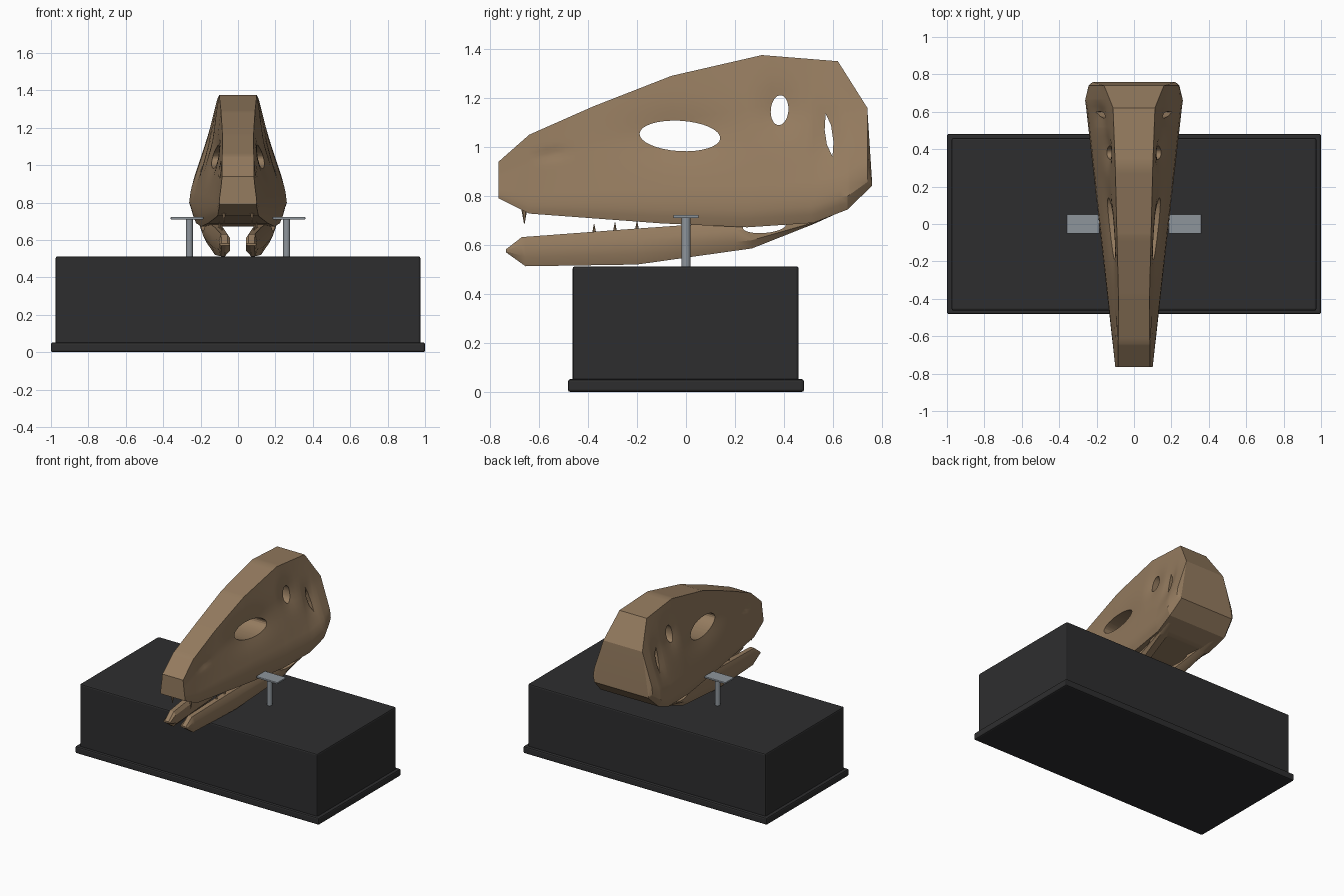
import bpy, bmesh, math
from mathutils import Matrix

cube = bpy.data.objects.get("Cube")
if cube:
    bpy.data.objects.remove(cube, do_unlink=True)


def material(name, rgb):
    m = bpy.data.materials.new(name)
    m.use_nodes = True
    m.diffuse_color = (*rgb, 1)
    m.node_tree.nodes["Principled BSDF"].inputs["Base Color"].default_value = (*rgb, 1)
    return m


BONE = material("brown bone", (0.30, 0.20, 0.115))
BLACK = material("black base", (0.027, 0.027, 0.028))
METAL = material("grey metal", (0.27, 0.30, 0.33))


def finish(name, bm, mat):
    bmesh.ops.recalc_face_normals(bm, faces=bm.faces)
    me = bpy.data.meshes.new(name)
    bm.to_mesh(me)
    bm.free()
    ob = bpy.data.objects.new(name, me)
    bpy.context.collection.objects.link(ob)
    me.materials.append(mat)
    return ob


def activate(ob):
    bpy.ops.object.select_all(action='DESELECT')
    ob.select_set(True)
    bpy.context.view_layer.objects.active = ob


def smooth(ob, angle):
    activate(ob)
    bpy.ops.object.shade_smooth_by_angle(angle=math.radians(angle))


def lerp(points, y):
    """Piecewise linear curve through (y, value) points."""
    if y <= points[0][0]:
        return points[0][1]
    for (a, p), (b, q) in zip(points, points[1:]):
        if y <= b:
            return p + (q - p) * (y - a) / (b - a)
    return points[-1][1]


def loft(name, rings, mat):
    """Skin a list of closed rings and cap both ends."""
    bm = bmesh.new()
    loops = [[bm.verts.new(p) for p in ring] for ring in rings]
    n = len(rings[0])
    for a, b in zip(loops, loops[1:]):
        for i in range(n):
            j = (i + 1) % n
            bm.faces.new((a[i], a[j], b[j], b[i]))
    bm.faces.new(loops[0])
    bm.faces.new(loops[-1])
    return finish(name, bm, mat)


def box(name, x, y, z, mat, bevel):
    bm = bmesh.new()
    bmesh.ops.create_cube(bm, size=1)
    for v in bm.verts:
        v.co = [lo + (c + 0.5) * (hi - lo) for c, (lo, hi) in zip(v.co, (x, y, z))]
    bmesh.ops.bevel(bm, geom=bm.edges[:], offset=bevel, segments=2, profile=0.5, affect='EDGES')
    return finish(name, bm, mat)


def cone(name, r1, r2, base, tip, x, y, mat, sides):
    bm = bmesh.new()
    bmesh.ops.create_cone(bm, cap_ends=True, segments=sides, radius1=r1, radius2=r2,
                          depth=abs(tip - base))
    flip = Matrix.Rotation(math.pi if tip < base else 0, 4, 'X')
    bmesh.ops.transform(bm, verts=bm.verts, matrix=Matrix.Translation((x, y, (base + tip) / 2)) @ flip)
    return finish(name, bm, mat)


def ellipse(cy, cz, ry, rz, tilt=0):
    out = []
    for k in range(32):
        a = math.tau * k / 32
        u, v = ry * math.cos(a), rz * math.sin(a)
        out.append((cy + u * math.cos(tilt) - v * math.sin(tilt),
                    cz + u * math.sin(tilt) + v * math.cos(tilt)))
    return out


def cut(ob, outline):
    """Cut a sideways opening with the given (y, z) outline."""
    cutter = loft("opening_cutter", [[(x, y, z) for y, z in outline] for x in (-0.5, 0.5)], BONE)
    cutter.hide_render = True
    mod = ob.modifiers.new("opening", 'BOOLEAN')
    mod.operation, mod.solver, mod.object = 'DIFFERENCE', 'EXACT', cutter
    activate(ob)
    bpy.ops.object.modifier_apply(modifier=mod.name)
    bpy.data.objects.remove(cutter, do_unlink=True)


# Display base
box("base_block", (-0.975, 0.975), (-0.463, 0.46), (0.04, 0.513), BLACK, 0.01)
box("base_plinth", (-1, 1), (-0.482, 0.482), (0, 0.052), BLACK, 0.01)

# Skull: outline curves along y
TOP = [(-0.765, 0.94), (-0.64, 1.05), (-0.38, 1.165), (-0.06, 1.29), (0.31, 1.375),
       (0.62, 1.35), (0.74, 1.16), (0.76, 0.85)]
BOTTOM = [(-0.765, 0.79), (-0.64, 0.728), (-0.1, 0.688), (0.25, 0.672), (0.52, 0.69),
          (0.66, 0.745), (0.76, 0.842)]
CROWN = TOP[:6]
TOP_HALF = [(-0.765, 0.085), (-0.4, 0.083), (0.3, 0.1), (0.62, 0.112)]
MAX_HALF = [(-0.765, 0.1), (0.66, 0.262), (0.76, 0.24)]
SECTION = [(0, 0), (0.35, 0.35), (0.8, 0.94), (0.92, 1), (1, 0.84)]
DIPS = [(-0.025, 1.045, 0.2, 0.1, 0.022), (0.385, 1.15, 0.07, 0.09, 0.02),
        (0.585, 1.04, 0.05, 0.1, 0.018), (-0.55, 0.97, 0.04, 0.02, 0.012)]


def skull_half(y, z):
    u = (lerp(CROWN, y) - z) / (lerp(CROWN, y) - lerp(BOTTOM, y))
    narrow = lerp(TOP_HALF, y)
    w = narrow + (lerp(MAX_HALF, y) - narrow) * lerp(SECTION, u)
    for cy, cz, ry, rz, depth in DIPS:
        w -= depth * math.exp(-((y - cy) / ry) ** 2 - ((z - cz) / rz) ** 2)
    return w


stations = {p[0] for p in TOP + BOTTOM} | {round(-0.73 + 0.04 * k, 3) for k in range(37)}
rings = []
for y in sorted(stations):
    top, low = lerp(TOP, y), lerp(BOTTOM, y)
    zs = [top + (low - top) * k / 20 for k in range(21)]
    side = [(skull_half(y, z), y, z) for z in zs]
    rings.append(side + [(-x, y, z) for x, y, z in reversed(side)])
skull = loft("skull", rings, BONE)
cut(skull, ellipse(-0.025, 1.045, 0.165, 0.062, -0.06))
cut(skull, ellipse(0.382, 1.15, 0.036, 0.061, -0.08))
cut(skull, [(0.57, 1.135), (0.592, 1.09), (0.602, 1.02), (0.598, 0.96), (0.575, 1.01), (0.566, 1.07)])
smooth(skull, 22)

# Lower jaw: two diverging branches
JAW_TOP = [(-0.735, 0.582), (-0.67, 0.632), (-0.2, 0.667), (0.2, 0.695), (0.5, 0.705), (0.66, 0.76)]
JAW_LOW = [(-0.735, 0.57), (-0.655, 0.513), (-0.2, 0.52), (0.27, 0.586), (0.52, 0.685), (0.66, 0.748)]
JAW_OUT = [(-0.735, 0.098), (-0.2, 0.138), (0.27, 0.185), (0.66, 0.225)]
JAW_IN = [(-0.735, 0.042), (-0.4, 0.045), (0.27, 0.1), (0.66, 0.16)]
for side_name, s in (("left", 1), ("right", -1)):
    rings = []
    for y in sorted({p[0] for p in JAW_TOP + JAW_LOW}):
        t, b, o, i = (lerp(c, y) for c in (JAW_TOP, JAW_LOW, JAW_OUT, JAW_IN))
        h, w = t - b, o - i
        shape = [(i + w * 0.25, t), (o - w * 0.2, t), (o, t - h * 0.3), (o, b + h * 0.3),
                 (o - w * 0.2, b), (i + w * 0.45, b), (i, b + h * 0.25), (i, t - h * 0.2)]
        rings.append([(s * x, y, z) for x, z in shape])
    jaw = loft(side_name + "_lower_jaw", rings, BONE)
    cut(jaw, ellipse(0.32, 0.676, 0.088, 0.027, 0.08))
    smooth(jaw, 25)

    # Teeth
    cone(side_name + "_upper_tooth", 0.012, 0.001, 0.745, 0.685, s * 0.075, -0.66, BONE, 6)
    for k, y in enumerate((-0.375, -0.29, -0.2)):
        z = lerp(JAW_TOP, y)
        x = (lerp(JAW_OUT, y) + lerp(JAW_IN, y)) / 2
        cone(f"{side_name}_lower_tooth_{k + 1}", 0.01, 0.001, z - 0.015, z + 0.032, s * x, y, BONE, 6)

    # Metal support
    post = cone(side_name + "_support_post", 0.019, 0.019, 0.505, 0.715, s * 0.26, 0, METAL, 24)
    smooth(post, 40)
    box(side_name + "_support_plate", sorted((s * 0.185, s * 0.36)), (-0.052, 0.052),
        (0.71, 0.723), METAL, 0.003)
